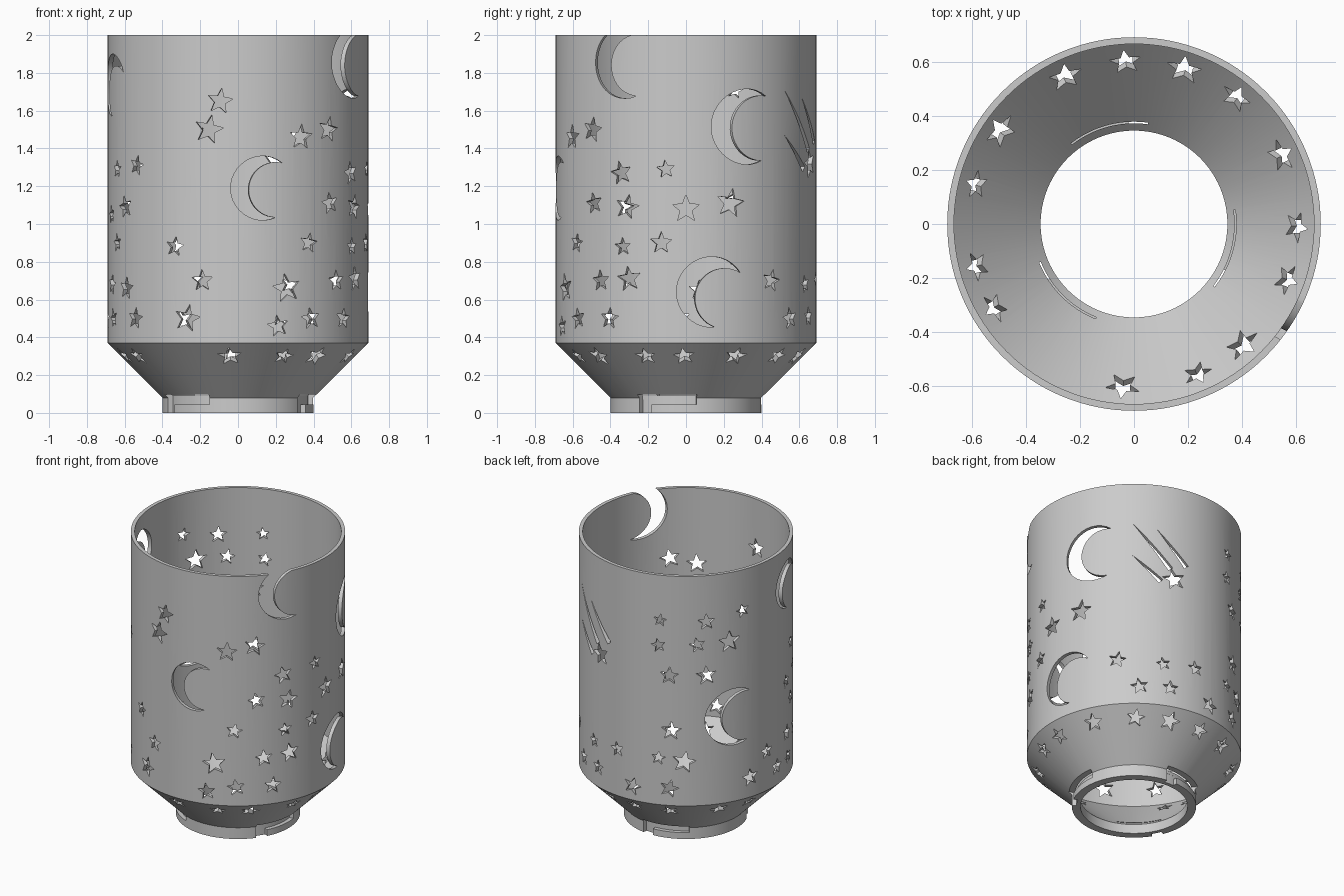
import bpy
import bmesh
import math
import random
from math import sin, cos, radians
from mathutils import Matrix, Vector

random.seed(4)
cube = bpy.data.objects.get("Cube")
if cube:
    bpy.data.objects.remove(cube)

grey = bpy.data.materials.new("plain grey")
grey.use_nodes = True
GREY = (0.6, 0.6, 0.6, 1)
grey.diffuse_color = GREY
grey.node_tree.nodes["Principled BSDF"].inputs["Base Color"].default_value = GREY

SEGMENTS = 128
WALL = 0.68


def make_object(name, bm):
    bmesh.ops.recalc_face_normals(bm, faces=bm.faces)
    mesh = bpy.data.meshes.new(name)
    bm.to_mesh(mesh)
    bm.free()
    obj = bpy.data.objects.new(name, mesh)
    bpy.context.collection.objects.link(obj)
    return obj


# Shade: one closed wall profile turned around the z axis
profile = [(0.345, 0), (0.4, 0), (0.4, 0.08), (0.69, 0.37), (0.69, 2),
           (0.665, 2), (0.665, 0.385), (0.345, 0.065)]
bm = bmesh.new()
rings = []
for r, z in profile:
    rings.append([bm.verts.new((r * cos(math.tau * i / SEGMENTS),
                                r * sin(math.tau * i / SEGMENTS), z))
                  for i in range(SEGMENTS)])
for a, b in zip(rings, rings[1:] + rings[:1]):
    for i in range(SEGMENTS):
        j = (i + 1) % SEGMENTS
        bm.faces.new((a[i], a[j], b[j], b[i]))
shade = make_object("lamp_shade", bm)
shade.data.materials.append(grey)

# All openings are collected in one cutter mesh
cut = bmesh.new()


def punch(outline, angle, z, radius=WALL, slope=0.0, depth=0.07):
    """Prism through the wall, facing outwards at the given angle."""
    a, s = radians(angle), radians(slope)
    out = Vector((cos(a), sin(a), 0))
    up = Vector((0, 0, 1))
    n = out * cos(s) - up * sin(s)
    v = out * sin(s) + up * cos(s)
    u = Vector((-sin(a), cos(a), 0))
    centre = out * radius + up * z
    loops = [[cut.verts.new(centre + u * x + v * y + n * d) for x, y in outline]
             for d in (-depth, depth)]
    cut.faces.new(loops[0][::-1])
    cut.faces.new(loops[1])
    for i in range(len(outline)):
        j = (i + 1) % len(outline)
        cut.faces.new((loops[0][i], loops[0][j], loops[1][j], loops[1][i]))


def star(size, turn=0):
    points = []
    for i in range(10):
        r = size if i % 2 == 0 else size * 0.43
        a = radians(90 + 36 * i + turn)
        points.append((r * cos(a), r * sin(a)))
    return points


def crescent(size, tilt, half=59, thick=0.56, steps=24):
    """Outer arc from tip to tip, closed by a shifted inner arc."""
    h = radians(half)
    tx, ty = cos(h), sin(h)
    edge = thick - 1
    c = (1 - edge * edge) / (2 * (tx - edge))
    r = c - edge
    k = math.atan2(ty, tx - c)
    points = []
    for i in range(steps + 1):
        a = h + (math.tau - 2 * h) * i / steps
        points.append((cos(a), sin(a)))
    for i in range(1, steps):
        a = math.tau - k - (math.tau - 2 * k) * i / steps
        points.append((c + r * cos(a), r * sin(a)))
    t = radians(tilt)
    return [(size * (x * cos(t) - y * sin(t)), size * (x * sin(t) + y * cos(t)))
            for x, y in points]


def sliver(x0, y0, x1, y1, width=0.019):
    """Thin tail, pointed at the first end."""
    d = Vector((x1 - x0, y1 - y0)).normalized() * width
    return [(x0, y0), (x1 + d.y, y1 - d.x), (x1 - d.y, y1 + d.x)]


def arc_block(start, end, z0, z1, r0, r1, steps=12):
    """Curved block used for the twist-lock slots."""
    rows = []
    for i in range(steps + 1):
        a = radians(start + (end - start) * i / steps)
        rows.append([cut.verts.new((r * cos(a), r * sin(a), z))
                     for r, z in ((r0, z0), (r1, z0), (r1, z1), (r0, z1))])
    for a, b in zip(rows, rows[1:]):
        for i in range(4):
            j = (i + 1) % 4
            cut.faces.new((a[i], a[j], b[j], b[i]))
    cut.faces.new(rows[0])
    cut.faces.new(rows[-1][::-1])


# Stars on the front: angle, height, size
front_stars = [
    (-98, 1.65, .07), (-103, 1.5, .08), (-61, 1.46, .07), (-46, 1.5, .07),
    (-141, 1.31, .055), (-158, 1.29, .05), (-150, 1.09, .065), (-166, 1.05, .05),
    (-158, .9, .05), (-119, .88, .055), (-106, .7, .06), (-149, .66, .065),
    (-165, .68, .06), (-113, .5, .075), (-142, .5, .06), (-163, .5, .055),
    (-68, .66, .08), (-72, .46, .06), (-56, .5, .06), (-57, .9, .055)]
# Stars on the +x side
side_stars = [
    (-36, .5, .06), (-41, .7, .06), (-26, .71, .07), (-45, 1.11, .06),
    (-30, 1.27, .065), (-27, 1.09, .07), (-29, .88, .05), (-9, 1.29, .05),
    (0, 1.08, .075), (20, 1.11, .08), (-11, .9, .06), (41, .7, .06),
    (66, .68, .05), (53, .5, .06), (70, .51, .055)]
# Stars on the back and the -x side
back_stars = [
    (111, 1.68, .045), (157, 1.71, .05), (136, 1.67, .06), (110, 1.5, .05),
    (131, 1.51, .055), (149, 1.51, .08), (116, 1.29, .065), (136, 1.29, .07),
    (117, .9, .07), (124, .68, .08), (110, .7, .05), (85, .7, .055),
    (95, .47, .065), (116, .49, .065), (162, .51, .065), (183, .5, .06),
    (174, .65, .055)]
for angle, z, size in front_stars + side_stars + back_stars:
    punch(star(size, random.uniform(-15, 15)), angle, z)

# Stars on the sloping base
for angle in (93, 72, 51, 25, -1, -20, -48, -67, -94, 211, 195, 166, 145, 115):
    size = random.uniform(0.055, 0.07)
    punch(star(size, random.uniform(-15, 15)), angle, 0.305, 0.615, 45, 0.05)

# Crescent moons: angle, height, size, tilt
moons = [(-79, 1.19, .17, -7), (-28, 1.855, .19, -10), (28, 1.515, .2, -5),
         (11.5, .64, .187, -26), (196, 1.735, .165, -35), (152, .97, .2, -4)]
for angle, z, size, tilt in moons:
    punch(crescent(size, tilt), angle, z)

# Shooting star with three tails
punch(star(0.08, 15), 72, 1.32)
for tail in ((-.19, .31, .06, -.01), (-.03, .27, .17, .03), (-.19, .07, -.005, -.11)):
    punch(sliver(*tail), 65, 1.4)

# Three L-shaped twist-lock slots in the collar
for turn in (0, 120, 240):
    arc_block(turn - 38, turn + 8, 0.045, 0.098, 0.372, 0.46)
    arc_block(turn - 38, turn - 27, -0.02, 0.07, 0.371, 0.45)

cutter = make_object("opening_cutter", cut)
cutter.hide_render = True

# Cut the openings and smooth the round walls
mod = shade.modifiers.new("openings", "BOOLEAN")
mod.operation = "DIFFERENCE"
mod.solver = "EXACT"
mod.use_self = True
mod.object = cutter
bpy.ops.object.select_all(action="DESELECT")
bpy.context.view_layer.objects.active = shade
shade.select_set(True)
bpy.ops.object.modifier_apply(modifier=mod.name)
bpy.data.objects.remove(cutter)
bpy.ops.object.shade_smooth_by_angle(angle=radians(25))
